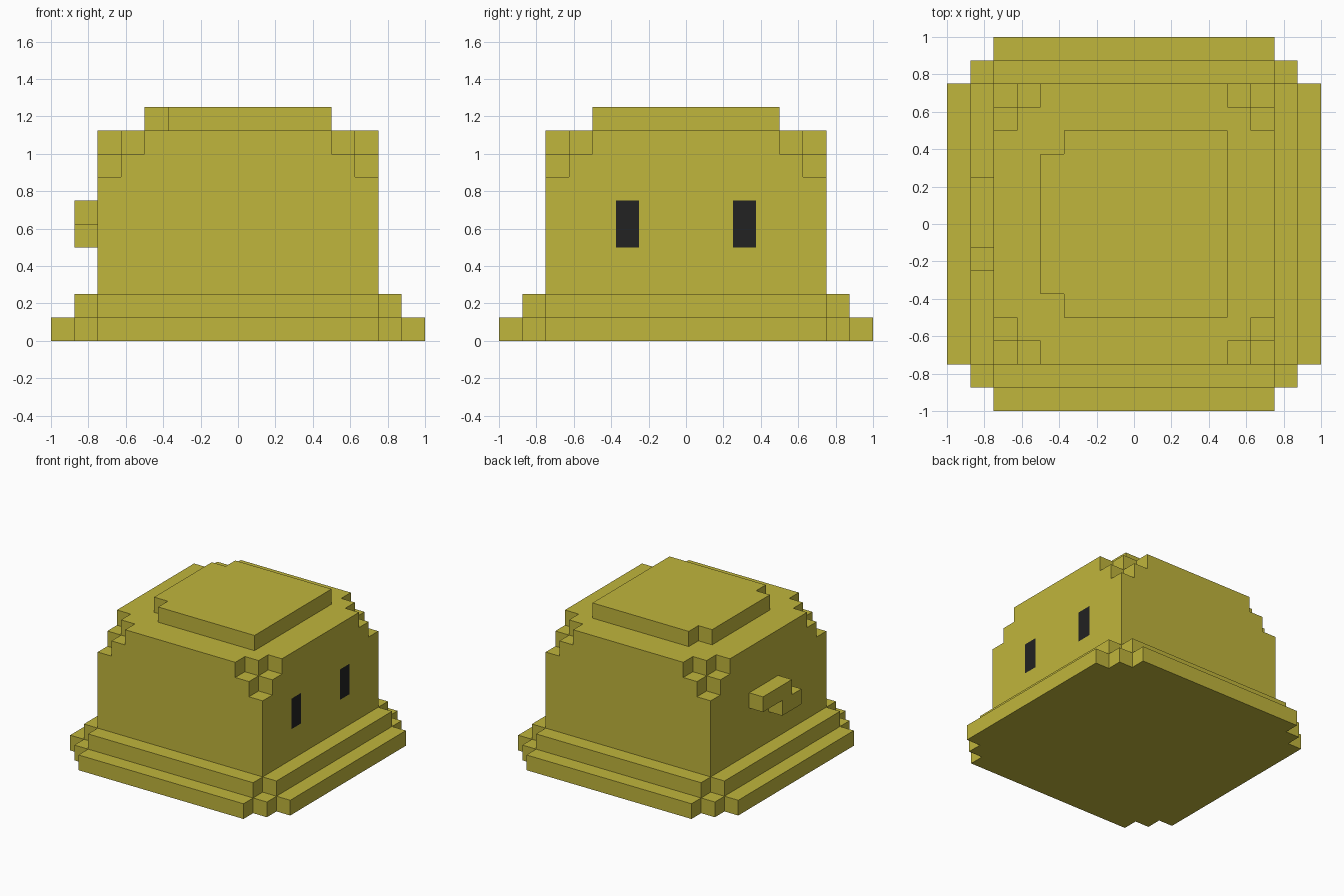
import bpy, bmesh
from mathutils import Vector

if "Cube" in bpy.data.objects:
    bpy.data.objects.remove(bpy.data.objects["Cube"])

U = 0.125  # size of one block


def material(name, rgb):
    m = bpy.data.materials.new(name)
    m.diffuse_color = (*rgb, 1)
    m.use_nodes = True
    m.node_tree.nodes["Principled BSDF"].inputs["Base Color"].default_value = m.diffuse_color
    return m


yellow = material("mustard_yellow", (0.53, 0.465, 0.045))
black = material("eye_black", (0.016, 0.016, 0.016))


def box(x0, x1, y0, y1, z0, z1):
    """Set of block cells inside a box, in block units."""
    return {(x, y, z) for x in range(x0, x1)
            for y in range(y0, y1) for z in range(z0, z1)}


# Head: a cube with its four upper corners notched away
head = box(-6, 6, -6, 6, 0, 9)
for x, ix in ((-6, -5), (5, 4)):
    for y, iy in ((-6, -5), (5, 4)):
        head -= {(x, y, 8), (x, y, 7), (ix, y, 8), (x, iy, 8)}

# Brim: two stepped layers with notched corners
brim = (box(-8, 8, -6, 6, 0, 1) | box(-6, 6, -8, 8, 0, 1)
        | box(-7, 7, -7, 7, 0, 1)
        | box(-7, 7, -6, 6, 1, 2) | box(-6, 6, -7, 7, 1, 2)) - head

# Crown plate: two corners missing at the back of the head
crown = box(-4, 4, -4, 4, 9, 10) - {(-4, -4, 9), (-4, 3, 9)}

# Tail: small bent piece on the -x side
tail = box(-7, -6, -1, 2, 5, 6) | box(-7, -6, -2, 0, 4, 5)

parts = {"head": head, "brim": brim, "crown_plate": crown, "tail": tail}
solid = set().union(*parts.values())


def is_eye(cell, d):
    """Eyes are two upright panels on the +x face."""
    return d == (1, 0, 0) and cell[0] == 5 and cell[1] in (-3, 2) and cell[2] in (4, 5)


def build(name, cells):
    """Outer skin of the blocks, without faces buried in other parts."""
    bm = bmesh.new()
    for c in sorted(cells):
        for axis in range(3):
            for s in (-1, 1):
                d = tuple(s if i == axis else 0 for i in range(3))
                if tuple(c[i] + d[i] for i in range(3)) in solid:
                    continue
                u, v = Vector(), Vector()
                u[(axis + 1) % 3] = v[(axis + 2) % 3] = 0.5
                mid = Vector(c) + Vector((0.5, 0.5, 0.5)) + Vector(d) / 2
                quad = [mid - u - v, mid + u - v, mid + u + v, mid - u + v]
                if s < 0:
                    quad.reverse()
                f = bm.faces.new([bm.verts.new(p * U) for p in quad])
                f.material_index = 1 if is_eye(c, d) else 0
    bmesh.ops.remove_doubles(bm, verts=bm.verts, dist=1e-4)
    mesh = bpy.data.meshes.new(name)
    bm.to_mesh(mesh)
    bm.free()
    mesh.materials.append(yellow)
    if name == "head":
        mesh.materials.append(black)
    bpy.context.collection.objects.link(bpy.data.objects.new(name, mesh))


for part, cells in parts.items():
    build(part, cells)
